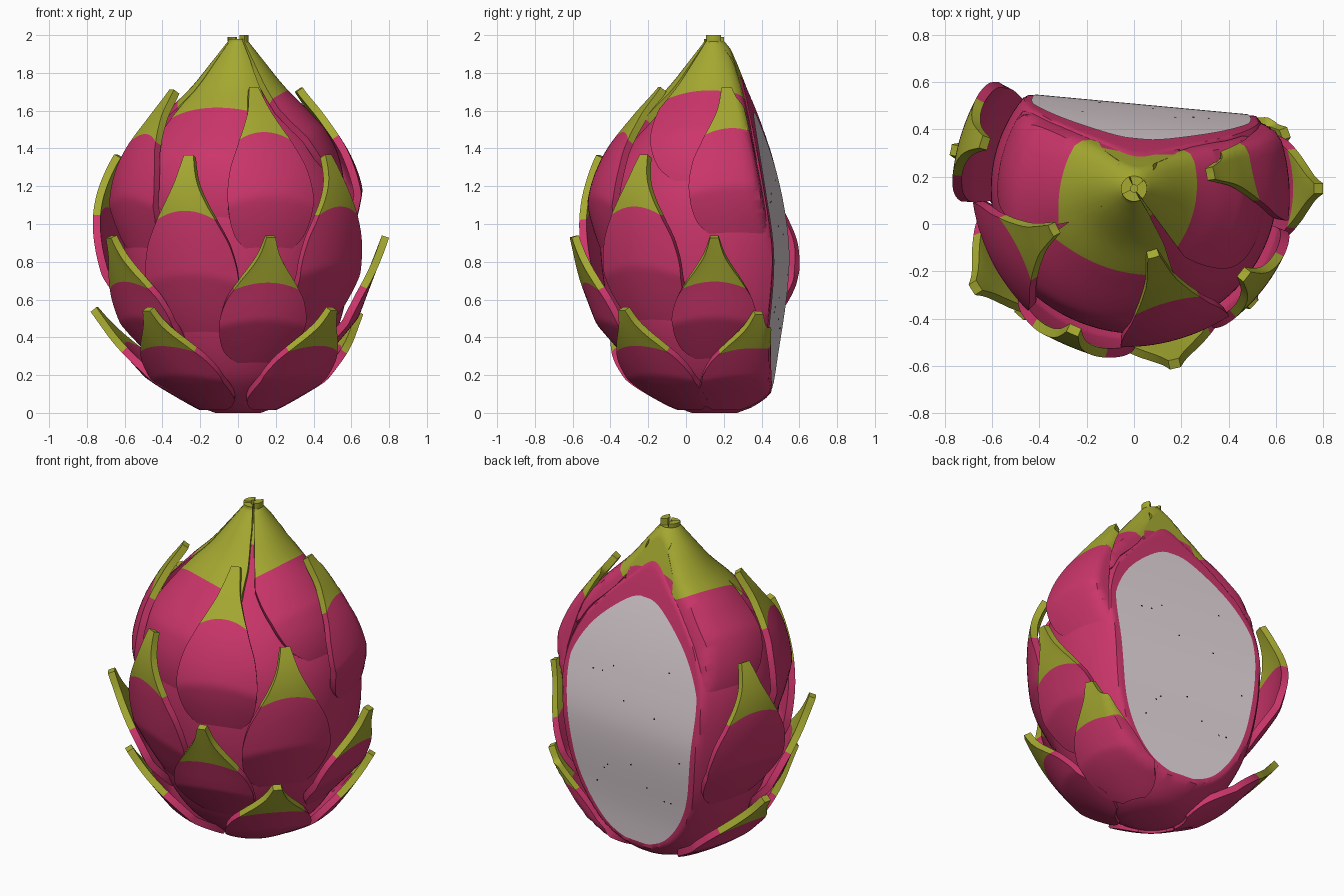
import bpy, bmesh, math, random
from math import sin, cos, pi, radians
from mathutils import Vector

if "Cube" in bpy.data.objects:
    bpy.data.objects.remove(bpy.data.objects["Cube"])

random.seed(4)
Y0 = 0.15  # the fruit's axis sits in front of the cut side


def material(name, rgb):
    m = bpy.data.materials.new(name)
    m.diffuse_color = (*rgb, 1)
    m.use_nodes = True
    m.node_tree.nodes["Principled BSDF"].inputs["Base Color"].default_value = m.diffuse_color
    return m


PINK = material("pink skin", (0.60, 0.036, 0.145))
GREEN = material("yellow green tip", (0.38, 0.40, 0.03))
FLESH = material("white flesh", (0.75, 0.66, 0.69))
SEED = material("black seed", (0.01, 0.01, 0.01))


def curve(points, t):
    """Smooth curve through (t, value) points."""
    t = min(max(t, points[0][0]), points[-1][0])
    n = len(points)
    slope = lambda i: ((points[min(i + 1, n - 1)][1] - points[max(i - 1, 0)][1]) /
                       (points[min(i + 1, n - 1)][0] - points[max(i - 1, 0)][0]))
    i = max(k for k in range(n - 1) if points[k][0] <= t)
    (a, p), (b, q) = points[i], points[i + 1]
    h = b - a
    u = (t - a) / h
    return ((2*u**3 - 3*u*u + 1) * p + (u**3 - 2*u*u + u) * h * slope(i)
            + (3*u*u - 2*u**3) * q + (u**3 - u*u) * h * slope(i + 1))


BODY = [(0, .12), (.03, .2), (.1, .3), (.2, .4), (.4, .51), (.6, .57), (.9, .605),
        (1.15, .585), (1.35, .5), (1.55, .34), (1.7, .2), (1.85, .09), (1.95, .02)]
CUT = [(0, .44), (.28, .455), (.8, .505), (1.15, .465), (1.55, .37), (2, .22)]
OUTLINE = [(0, .3), (.05, .55), (.15, .82), (.35, 1), (.55, .9), (.7, .63),
           (.78, .45), (.88, .25), (1, .1)]


def body_r(z):
    return max(.015, curve(BODY, z))


def cut_y(x, z):
    return curve(CUT, z) - 0.093 * x


def finish(name, bm, mats, angle=35, thick=0):
    me = bpy.data.meshes.new(name)
    bm.to_mesh(me)
    bm.free()
    ob = bpy.data.objects.new(name, me)
    bpy.context.collection.objects.link(ob)
    for m in mats:
        me.materials.append(m)
    bpy.ops.object.select_all(action='DESELECT')
    ob.select_set(True)
    bpy.context.view_layer.objects.active = ob
    if thick:
        s = ob.modifiers.new("thickness", 'SOLIDIFY')
        s.thickness, s.offset = thick, 1
        bpy.ops.object.modifier_apply(modifier=s.name)
    bpy.ops.object.shade_smooth_by_angle(angle=radians(angle))
    return ob


def skin(bm, grid, closed=False):
    """Quads between rows of vertices; yields (row, face)."""
    n = len(grid[0])
    for j in range(len(grid) - 1):
        for i in range(n if closed else n - 1):
            k = (i + 1) % n
            yield j, bm.faces.new((grid[j][i], grid[j][k], grid[j + 1][k], grid[j + 1][i]))


# Body: a revolved egg, flattened on the back where it was sliced
def build_body():
    bm = bmesh.new()
    seg, rings = 128, 72
    grid = []
    for j in range(rings + 1):
        z = 1.95 * j / rings
        row = []
        for i in range(seg):
            a = 2 * pi * i / seg
            x, y = body_r(z) * cos(a), Y0 + body_r(z) * sin(a)
            row.append(bm.verts.new((x, min(y, cut_y(x, z)), z)))
        grid.append(row)
    for j, f in skin(bm, grid, True):
        f.material_index = int(f.calc_center_median().z > 1.8)
    bm.faces.new(list(reversed(grid[0])))
    bm.faces.new(grid[-1]).material_index = 1
    finish("fruit_body", bm, [PINK, GREEN])


# Flesh: thin sheet on the cut, leaving a pink rim of skin
def flesh_edge(z, side):
    r = body_r(z) - .03 - max(0, z - 1.15) * .14
    x = 0
    for _ in range(6):
        w2 = r * r - (cut_y(x, z) - Y0) ** 2
        if w2 <= 0:
            return None
        x = side * math.sqrt(w2)
    return x


def build_flesh():
    bm = bmesh.new()
    grid = []
    for j in range(161):
        z = .1 + 1.6 * j / 160
        a, b = flesh_edge(z, 1), flesh_edge(z, -1)
        if a is None or b is None:
            continue
        row = []
        for i in range(9):
            x = a + (b - a) * i / 8
            row.append(bm.verts.new((x, cut_y(x, z) + .004, z)))
        grid.append(row)
    list(skin(bm, grid))
    finish("flesh", bm, [FLESH])


# Leaf scale: grows out of the body, wraps it, flares out to a green tip
def build_leaf(name, az, z0, z1, half, tip_r, green=.7, lift=-.05, belly=0, thick=.04):
    bm = bmesh.new()
    nu, nv = 14, 50
    L = z1 - z0
    flare = tip_r - thick * .7 - body_r(z1) - .035
    grid = []
    for j in range(nv + 1):
        v = j / nv
        row = []
        for i in range(nu + 1):
            s = 2 * i / nu - 1
            z = z0 + L * (v - .06 * s * s * sin(pi * v))
            r = body_r(z) - .05 + .085 * min(1, v / .35) + flare * v * v + belly * sin(pi * v)
            r = max(r, .015)
            a = radians(az) + s * min(.85, half * curve(OUTLINE, v) / r)
            x, y = r * cos(a), Y0 + r * sin(a)
            row.append(bm.verts.new((x, min(y, cut_y(x, z) + lift), z)))
        grid.append(row)
    for j, f in skin(bm, grid):
        f.material_index = int((j + .5) / nv > green)
    finish(name, bm, [PINK, GREEN], 40, thick)


# Seeds: tiny specks lying on the flesh
def build_seeds():
    bm = bmesh.new()
    for _ in range(14):
        x, z = random.uniform(-.38, .38), random.uniform(.35, 1.3)
        geo = bmesh.ops.create_icosphere(bm, subdivisions=1, radius=.006)
        for v in geo['verts']:
            v.co = Vector((v.co.x + x, v.co.y * .4 + cut_y(x, z) + .004, v.co.z + z))
    finish("seeds", bm, [SEED])


build_body()
build_flesh()
build_seeds()

# azimuth (front = -90), base z, tip z, half width, tip radius, green start, lift past cut, belly
LEAVES = {
    "crown_leaf": [(-108, 1.0, 1.98, .34, .04, .6), (-5, 1.2, 2.0, .31, .04, .6),
                   (85, 1.5, 1.96, .18, .04, .5), (160, 1.15, 1.99, .30, .04, .58)],
    "upper_leaf": [(207, .85, 1.69, .25, .39, .72), (-74, .85, 1.7, .23, .30, .72),
                   (11, .93, 1.7, .25, .34, .72)],
    "middle_leaf": [(-113, .42, 1.35, .26, .66, .69), (-38, .48, 1.35, .25, .60, .69),
                    (163, .48, 1.35, .26, .67, .69, .02, .05)],
    "lower_leaf": [(-77, .28, .94, .23, .77, .63), (212, .3, .94, .25, .80, .63),
                   (0, .3, .94, .22, .79, .63)],
    "bottom_leaf": [(-44, .05, .56, .24, .70, .64), (20, .05, .54, .22, .69, .64, -.01),
                    (228, .05, .56, .25, .72, .64), (168, .05, .56, .23, .79, .64, .02)],
}
for row, leaves in LEAVES.items():
    for n, spec in enumerate(leaves):
        build_leaf(f"{row}_{n + 1}", *spec)
